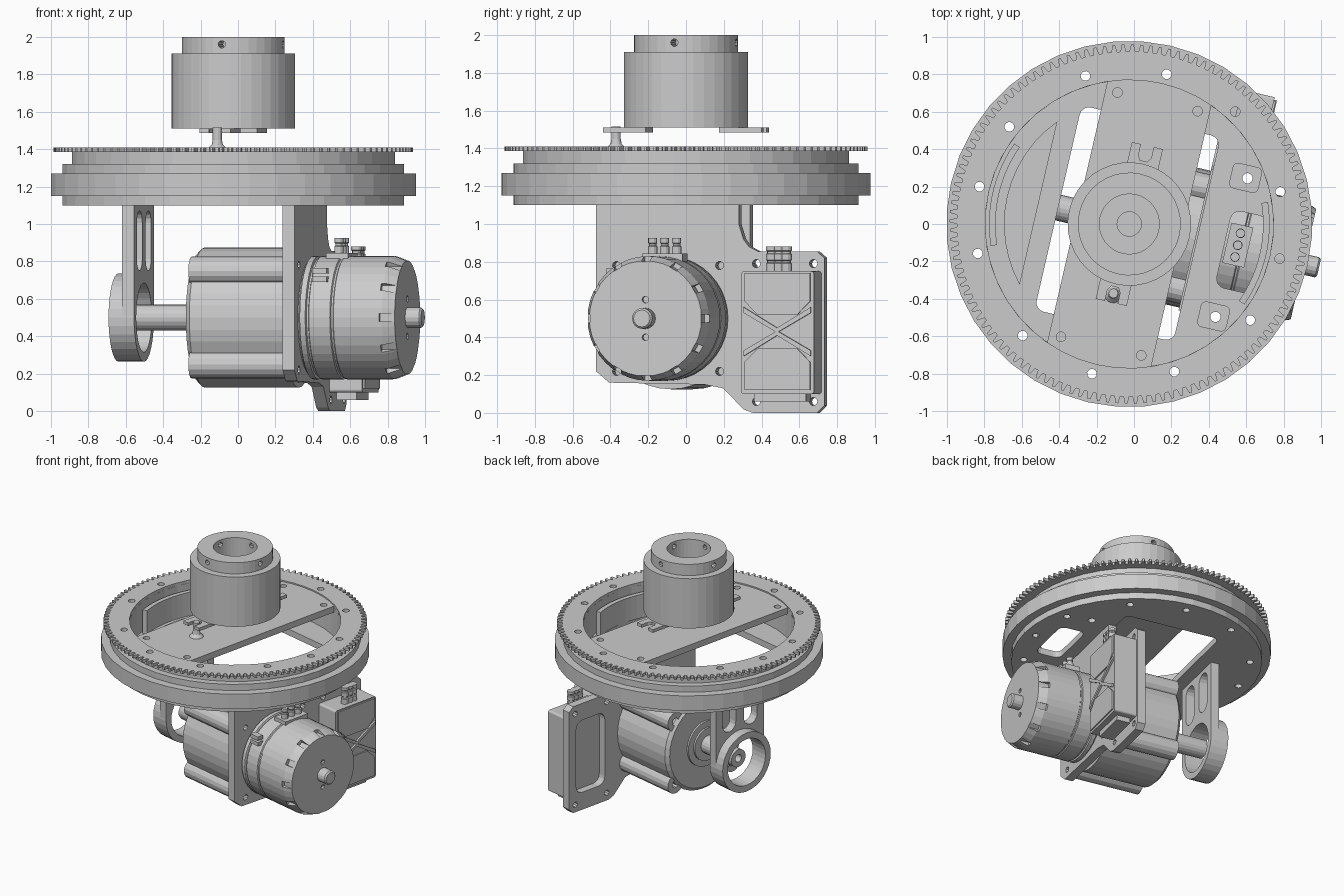
import bpy, bmesh, math
from mathutils import Matrix
from math import sin, cos, pi, radians

if "Cube" in bpy.data.objects:
    bpy.data.objects.remove(bpy.data.objects["Cube"])

PARTS = []

def make(name, verts, faces):
    bm = bmesh.new()
    vs = [bm.verts.new(v) for v in verts]
    for f in faces:
        bm.faces.new([vs[i] for i in f])
    bmesh.ops.remove_doubles(bm, verts=bm.verts[:], dist=1e-5)
    bmesh.ops.recalc_face_normals(bm, faces=bm.faces[:])
    me = bpy.data.meshes.new(name)
    bm.to_mesh(me)
    bm.free()
    ob = bpy.data.objects.new(name, me)
    bpy.context.collection.objects.link(ob)
    PARTS.append(ob)
    return ob

def place(p, q, h, axis):
    return {'z': (p, q, h), 'x': (h, p, q), 'y': (p, h, q)}[axis]

def prism(name, pts, a, b, axis='z'):
    """Outline extruded from a to b along an axis."""
    n = len(pts)
    verts = [place(p, q, h, axis) for h in (a, b) for p, q in pts]
    faces = [list(range(n)), list(range(n, 2 * n))]
    faces += [[i, (i + 1) % n, n + (i + 1) % n, n + i] for i in range(n)]
    return make(name, verts, faces)

def circle(p, q, r, n=24):
    return [(p + r * cos(2 * pi * i / n), q + r * sin(2 * pi * i / n)) for i in range(n)]

def rrect(p, q, w, h, r, k=4):
    out = []
    for c, (sx, sy) in enumerate([(1, 1), (-1, 1), (-1, -1), (1, -1)]):
        for j in range(k + 1):
            a = pi / 2 * (c + j / k)
            out.append((p + sx * (w / 2 - r) + r * cos(a), q + sy * (h / 2 - r) + r * sin(a)))
    return out

def box(name, x0, x1, y0, y1, z0, z1):
    return prism(name, [(x0, y0), (x1, y0), (x1, y1), (x0, y1)], z0, z1)

def lathe(name, prof, n=36, axis='z', cp=0.0, cq=0.0):
    """Closed (radius, height) profile turned about an axis."""
    m = len(prof)
    verts = [place(cp + r * cos(2 * pi * i / n), cq + r * sin(2 * pi * i / n), h, axis)
             for i in range(n) for r, h in prof]
    faces = []
    for i in range(n):
        k = (i + 1) % n
        for j in range(m):
            l = (j + 1) % m
            if prof[j][0] == 0 and prof[l][0] == 0:
                continue
            f = [i * m + j, i * m + l, k * m + l, k * m + j]
            if prof[j][0] == 0:
                f.pop(3)
            elif prof[l][0] == 0:
                f.pop(2)
            faces.append(f)
    return make(name, verts, faces)

def cut(ob, cutters):
    for c in cutters:
        m = ob.modifiers.new("cut", 'BOOLEAN')
        m.operation, m.solver, m.object = 'DIFFERENCE', 'EXACT', c
    dg = bpy.context.evaluated_depsgraph_get()
    me = bpy.data.meshes.new_from_object(ob.evaluated_get(dg))
    ob.modifiers.clear()
    ob.data = me
    for c in cutters:
        PARTS.remove(c)
        bpy.data.objects.remove(c)
    return ob

# everything is built square to the drive axis (local x), then turned at the end
TURN = radians(13)
AZ = 0.5      # height of the drive axis

# stepped turntable ring with bolt holes
bolts = [166, 141, 106.5, 76, 46.7, 12, -13, -38.5, -73, -104, -133.7, -169]
def bolt_cutters():
    return [prism("cutter", circle(.825 * cos(radians(a) + TURN), .825 * sin(radians(a) + TURN), .026, 12), 1.0, 1.5)
            for a in bolts]
ring = lathe("turntable_ring", [(.77, 1.10), (.915, 1.10), (.915, 1.15), (.978, 1.15), (.978, 1.27),
                                (.915, 1.27), (.915, 1.32), (.865, 1.32), (.865, 1.386), (.77, 1.386)], 40)
cut(ring, bolt_cutters())

# toothed gear on top of the ring
N = 120
teeth = []
for i in range(N):
    for f, r in ((-.32, .922), (-.14, .96), (.14, .96), (.32, .922)):
        a = 2 * pi * (i + f) / N
        teeth.append((r * cos(a), r * sin(a)))
gear = prism("ring_gear", teeth, 1.386, 1.41)
cut(gear, [prism("cutter", circle(0, 0, .77, 48), 1.3, 1.5)] + bolt_cutters())

# floor disc with central opening and connector opening
floor = prism("floor_disc", circle(0, 0, .775, 48), 1.10, 1.15)
cut(floor, [prism("cutter", rrect(-.01, 0, .76, 1.12, .05), 1, 1.3),
            prism("cutter", rrect(.62, -.01, .2, .42, .05), 1, 1.3)]
    + [prism("cutter", circle(.56, s * .38, .028, 12), 1, 1.3) for s in (1, -1)])

# raised pad and curved inner walls
lune = [(.67 * cos(a), .67 * sin(a)) for a in [pi + radians(-42 + 7 * i) for i in range(13)]]
prism("floor_pad", lune, 1.15, 1.165)
for k, base in enumerate((0, pi)):
    angs = [base + radians(-22 + 4 * i) for i in range(12)]
    prism(f"arc_wall_{k}", [(.75 * cos(a), .75 * sin(a)) for a in angs]
          + [(.715 * cos(a), .715 * sin(a)) for a in reversed(angs)], 1.15, 1.34)
for s in (1, -1):
    pad = prism("bolt_pad", rrect(.55, s * .38, .16, .14, .03), 1.15, 1.19)
    cut(pad, [prism("cutter", circle(.56, s * .38, .028, 12), 1, 1.3)])

# bridge plate across the ring, rounded ends
W, R = .285, .785
e = math.asin(W / R)
end = [pi / 2 - e + 2 * e * i / 8 for i in range(9)]
bridge = prism("bridge_plate", [(R * cos(a + t), R * sin(a + t)) for t in (0, pi) for a in end], 1.35, 1.40)
cut(bridge, [prism("cutter", circle(x, y, .026, 12), 1.2, 1.5) for x in (-.22, .22) for y in (-.67, .67)])

# central hub with bore and set screw holes
hub = lathe("hub", [(.065, 1.51), (.33, 1.51), (.33, 1.91), (.275, 1.91), (.275, 2.0),
                    (.16, 2.0), (.16, 1.62), (.065, 1.62)], 36)
cut(hub, [prism("cutter", circle(0, 1.96, .02, 10), s * .13, s * .3, ax) for s in (1, -1) for ax in 'xy'])

# forked tabs under the hub and the stop post
for s in (1, -1):
    pts = [(-.085, .2), (.085, .2), (.085, .43), (.035, .43), (.035, .37), (.02, .345),
           (-.02, .345), (-.035, .37), (-.035, .43), (-.085, .43)]
    prism("forked_tab", [(x, s * y) for x, y in pts], 1.485, 1.51)
lathe("stop_post", [(0, 1.39), (.055, 1.39), (.05, 1.405), (.03, 1.425), (.025, 1.45),
                    (.025, 1.515), (0, 1.515)], 16, cp=0, cq=-.38)

# motor bracket with side frame for the controller
outline = [(-.39, 1.1), (.385, 1.1), (.385, 1.0), (.41, .92), (.44, .88), (.49, .855), (.81, .855), (.85, .82),
           (.85, .04), (.81, 0), (.46, 0), (.41, .02), (.30, .13), (.2, .15), (-.32, .16), (-.39, .22)]
bracket = prism("motor_bracket", outline, .36, .425, 'x')
cut(bracket, [prism("cutter", rrect(.64, .43, .28, .58, .06), .3, .5, 'x')]
    + [prism("cutter", circle(y, z, .022, 10), .3, .5, 'x')
       for y, z in [(a, AZ + b) for a in (-.28, .28) for b in (-.28, .28)]
       + [(a, b) for a in (.48, .79) for b in (.06, .79)]])

# gearbox body, corner lugs, bearing boss, output shaft
lathe("gearbox", [(0, -.18), (.35, -.18), (.375, -.155), (.375, .36), (0, .36)], 36, 'x', 0, AZ)
for a in (-.28, .28):
    for b in (-.25, .25):
        lug = prism("gearbox_lug", circle(a, AZ + b, .075, 16), -.165, .36, 'x')
        cut(lug, [prism("cutter", circle(a, AZ + b, .03, 10), -.2, -.1, 'x')])
lathe("bearing_boss", [(.07, -.21), (.13, -.21), (.13, -.195), (.18, -.195), (.18, -.17), (.07, -.17)], 28, 'x', 0, AZ)
lathe("output_shaft", [(.03, -.54), (.07, -.54), (.07, -.17), (.03, -.17)], 20, 'x', 0, AZ)

# hanger with two slots, and the support ring for the shaft
hanger = prism("shaft_hanger", [(-.235, 1.1), (.235, 1.1), (.235, AZ), (-.235, AZ)], -.556, -.49, 'x')
cut(hanger, [prism("cutter", circle(0, AZ, .2, 32), -.7, -.4, 'x')]
    + [prism("cutter", rrect(s * .105, .91, .13, .32, .064), -.7, -.4, 'x') for s in (1, -1)])
lathe("support_ring", [(.185, -.63), (.236, -.63), (.236, -.49), (.185, -.49)], 32, 'x', 0, AZ)

# motor: mounting flange, body with grooves, vented bell end, shaft
lathe("motor_flange", [(0, .42), (.30, .42), (.32, .435), (.32, .45), (0, .45)], 40, 'x', 0, AZ)
body = lathe("motor_body", [(0, .44), (.33, .44), (.33, .47), (.318, .475), (.318, .485), (.33, .49),
                            (.33, .605), (.322, .61), (.322, .62), (.33, .625), (.33, .89),
                            (.305, .955), (0, .955)], 40, 'x', 0, AZ)
vents = []
for i in range(12):
    v = box("cutter", .875, 1.0, -.022, .022, .302, .4)
    v.data.transform(Matrix.Translation((0, 0, AZ)) @ Matrix.Rotation(2 * pi * i / 12, 4, 'X'))
    vents.append(v)
vents += [prism("cutter", circle(0, AZ + s * .1, .018, 10), .93, 1, 'x') for s in (1, -1)]
cut(body, vents)
lathe("motor_shaft", [(0, .95), (.055, .95), (.055, 1.03), (.045, 1.04), (0, 1.04)], 16, 'x', 0, AZ)
# side sockets on the motor
for z in (.69, .735):
    box("motor_socket", .50, .58, -.30, -.25, z, z + .03)

# motor terminals and their base
box("terminal_base", .53, .65, -.09, .13, .79, .845)
for i in range(3):
    lathe("motor_terminal", [(0, .82), (.026, .82), (.026, .88), (.02, .885), (.02, .895), (.024, .90),
                             (.024, .925), (0, .925)], 12, cp=.59, cq=-.045 + i * .065)

# speed controller case, chevron ribs, corner screws, plug block
prism("controller_case", rrect(.637, .425, .395, .65, .015), .42, .605, 'x')
for s in (1, -1):
    zc = .43
    prism("case_panel", [(.46, zc + s * .31), (.46, zc + s * .16), (.53, zc + s * .09), (.745, zc + s * .09),
                         (.815, zc + s * .16), (.815, zc + s * .31)], .6, .615, 'x')
    prism("case_chevron", [(.455, zc + s * .13), (.637, zc + s * .02), (.82, zc + s * .13),
                           (.82, zc + s * .10), (.637, zc - s * .005), (.455, zc + s * .10)], .6, .62, 'x')
box("case_plug_block", .45, .56, .5, .78, .06, .11)
for i in range(3):
    lathe("controller_terminal", [(0, .74), (.03, .74), (.03, .79), (.024, .795), (.024, .805), (.03, .81),
                                  (.03, .84), (.024, .845), (.024, .855), (.03, .86), (.03, .88), (0, .88)],
          12, cp=.54, cq=.59 + i * .04 if i < 2 else .67)

# turn the whole assembly to its final heading
M = Matrix.Translation((-.025, 0, 0)) @ Matrix.Rotation(-TURN, 4, 'Z')
for ob in PARTS:
    ob.data.transform(M)
